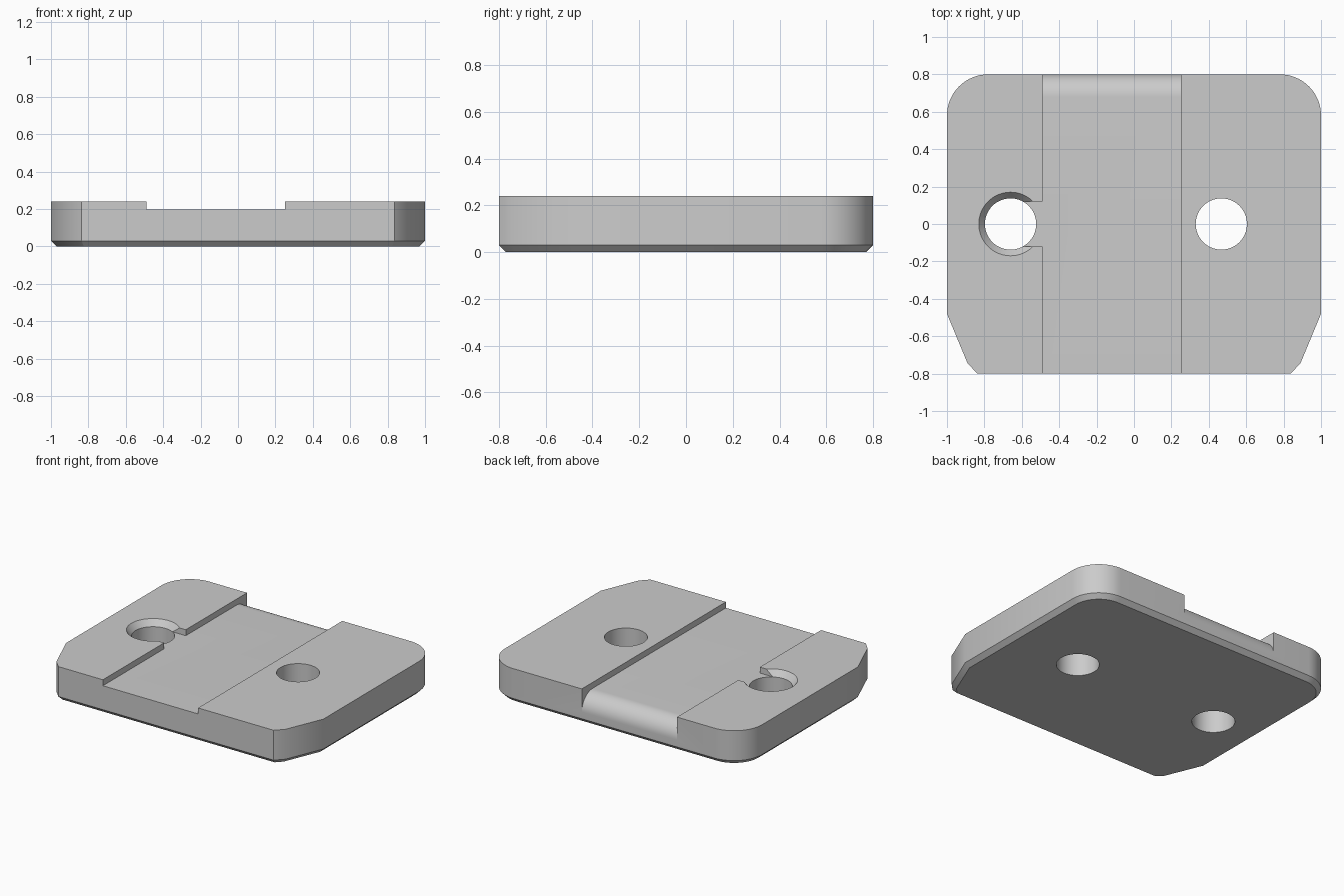
import bpy
import bmesh
from math import pi, cos, sin
from mathutils import Vector

default = bpy.data.objects.get("Cube")
if default:
    bpy.data.objects.remove(default, do_unlink=True)

TOP, FLOOR, CHAMFER = 0.24, 0.198, 0.03
HOLE_R = 0.137

grey = bpy.data.materials.new("plain grey")
grey.use_nodes = True
grey.diffuse_color = (0.6, 0.6, 0.6, 1)
grey.node_tree.nodes["Principled BSDF"].inputs["Base Color"].default_value = grey.diffuse_color


def loft(name, rings):
    """Closed solid through rings of equal point count."""
    bm = bmesh.new()
    loops = [[bm.verts.new(p) for p in ring] for ring in rings]
    n = len(loops[0])
    for a, b in zip(loops, loops[1:]):
        for i in range(n):
            j = (i + 1) % n
            bm.faces.new((a[i], a[j], b[j], b[i]))
    bm.faces.new(loops[0][::-1])
    bm.faces.new(loops[-1])
    bmesh.ops.recalc_face_normals(bm, faces=bm.faces)
    mesh = bpy.data.meshes.new(name)
    bm.to_mesh(mesh)
    bm.free()
    mesh.materials.append(grey)
    obj = bpy.data.objects.new(name, mesh)
    bpy.context.collection.objects.link(obj)
    return obj


def arc(cx, cy, r, start, end, steps):
    return [(cx + r * cos(start + (end - start) * i / steps),
             cy + r * sin(start + (end - start) * i / steps)) for i in range(steps + 1)]


def at_height(points, z):
    return [(x, y, z) for x, y in points]


def inset(points, d):
    """Mitred inward offset of a counter-clockwise outline."""
    result = []
    for i, p in enumerate(points):
        p = Vector(p)
        e1 = (p - Vector(points[i - 1])).normalized()
        e2 = (Vector(points[(i + 1) % len(points)]) - p).normalized()
        n1, n2 = Vector((-e1.y, e1.x)), Vector((-e2.y, e2.x))
        result.append(p + (n1 + n2) * d / (1 + n1.dot(n2)))
    return result


def circle_rings(cx, levels):
    return [at_height(arc(cx, 0, r, 0, 2 * pi, 64)[:-1], z) for z, r in levels]


# Plate outline: clipped front corners, rounded back corners
half = [(0.837, -0.8), (0.89, -0.745), (1, -0.48)] + arc(0.78, 0.58, 0.22, 0, pi / 2, 16)
outline = half + [(-x, y) for x, y in reversed(half)]
plate = loft("base_plate", [at_height(inset(outline, CHAMFER), 0),
                            at_height(outline, CHAMFER),
                            at_height(outline, TOP)])

# Channel with a rounded drop at the back edge
r = 0.12
profile = [(-1, FLOOR)] + arc(0.8 - r, FLOOR - r, r, pi / 2, 0, 14) \
    + [(1, FLOOR - r), (1, 0.5), (-1, 0.5)]
channel = loft("channel_cutter", [[(x, y, z) for y, z in profile] for x in (-0.49, 0.25)])

# Slot joining the countersunk hole to the channel
slot_shape = [(-0.64, -0.12), (-0.4, -0.12), (-0.4, 0.12), (-0.64, 0.12)]
slot = loft("slot_cutter", [at_height(slot_shape, z) for z in (FLOOR, 0.4)])

# Countersunk hole and plain hole
sink = loft("countersunk_hole_cutter",
            circle_rings(-0.66, [(-0.1, HOLE_R), (FLOOR, HOLE_R), (0.282, 0.203)]))
hole = loft("plain_hole_cutter", circle_rings(0.467, [(-0.1, HOLE_R), (0.4, HOLE_R)]))

cutters = [channel, slot, sink, hole]
for cutter in cutters:
    cutter.hide_render = True
    mod = plate.modifiers.new(cutter.name, 'BOOLEAN')
    mod.operation = 'DIFFERENCE'
    mod.solver = 'EXACT'
    mod.object = cutter

# Bake the cuts, then drop the cutters
bpy.context.view_layer.update()
deps = bpy.context.evaluated_depsgraph_get()
cut_mesh = bpy.data.meshes.new_from_object(plate.evaluated_get(deps))
plate.modifiers.clear()
plate.data = cut_mesh
for cutter in cutters:
    bpy.data.objects.remove(cutter, do_unlink=True)

bpy.ops.object.select_all(action='DESELECT')
plate.select_set(True)
bpy.context.view_layer.objects.active = plate
bpy.ops.object.shade_smooth_by_angle(angle=pi / 6)
